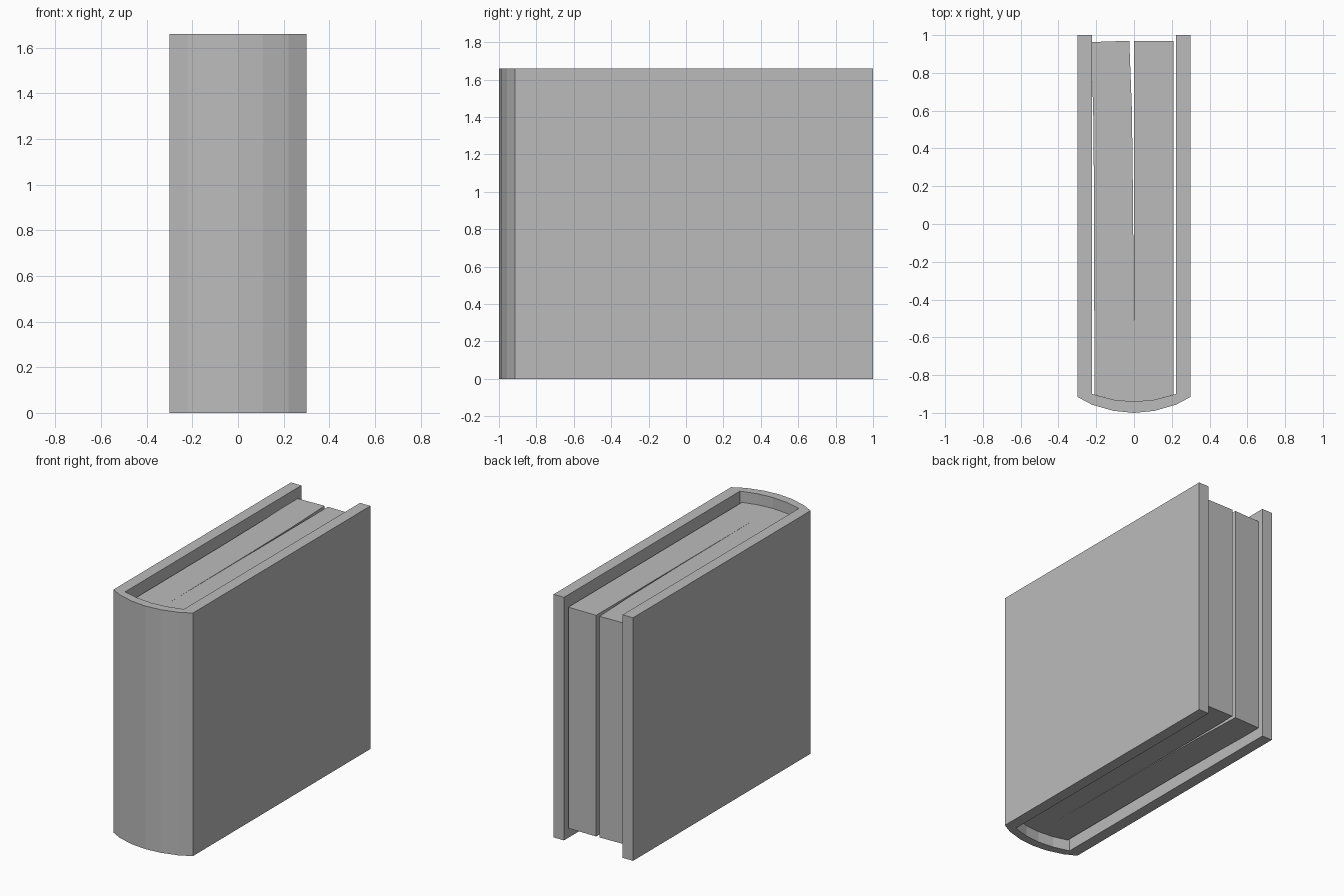
import bpy
import bmesh

if "Cube" in bpy.data.objects:
    bpy.data.objects.remove(bpy.data.objects["Cube"], do_unlink=True)

HEIGHT, INSET = 1.66, 0.075

grey = bpy.data.materials.new("plain grey")
grey.use_nodes = True
colour = (0.5, 0.5, 0.5, 1)
grey.diffuse_color = colour
grey.node_tree.nodes["Principled BSDF"].inputs["Base Color"].default_value = colour


def prism(name, outline, z0, z1):
    """Extrude a plan outline between two heights."""
    bm = bmesh.new()
    face = bm.faces.new([bm.verts.new((x, y, z0)) for x, y in outline])
    top = bmesh.ops.extrude_face_region(bm, geom=[face])["geom"]
    verts = [v for v in top if isinstance(v, bmesh.types.BMVert)]
    bmesh.ops.translate(bm, verts=verts, vec=(0, 0, z1 - z0))
    bmesh.ops.recalc_face_normals(bm, faces=bm.faces)
    mesh = bpy.data.meshes.new(name)
    bm.to_mesh(mesh)
    bm.free()
    mesh.materials.append(grey)
    obj = bpy.data.objects.new(name, mesh)
    bpy.context.collection.objects.link(obj)
    return obj


def mirrored(half):
    """Complete a left half outline that ends on the centre line."""
    return half + [(-x, y) for x, y in reversed(half[:-1])]


# Cover: two boards joined by a rounded spine
outer = mirrored([(-0.3, 1), (-0.3, -0.915), (-0.222, -0.957), (-0.11, -0.989), (0, -1)])
inner = mirrored([(-0.222, 1), (-0.222, -0.9), (-0.11, -0.93), (0, -0.94)])
prism("cover", outer + inner[::-1], 0, HEIGHT)

# Page block: rounded at the spine, split by a slit that opens toward the back
pages = [
    (-0.21, -0.903), (-0.11, -0.93), (0, -0.94), (0.11, -0.93), (0.21, -0.903),
    (0.21, 0.97), (0, 0.97), (0, -0.75),
    (-0.003, -0.2), (-0.005, 0.1), (-0.011, 0.6), (-0.025, 0.97),
    (-0.228, 0.963), (-0.216, 0.6), (-0.211, 0.1),
]
prism("pages", pages, INSET, HEIGHT - INSET)
